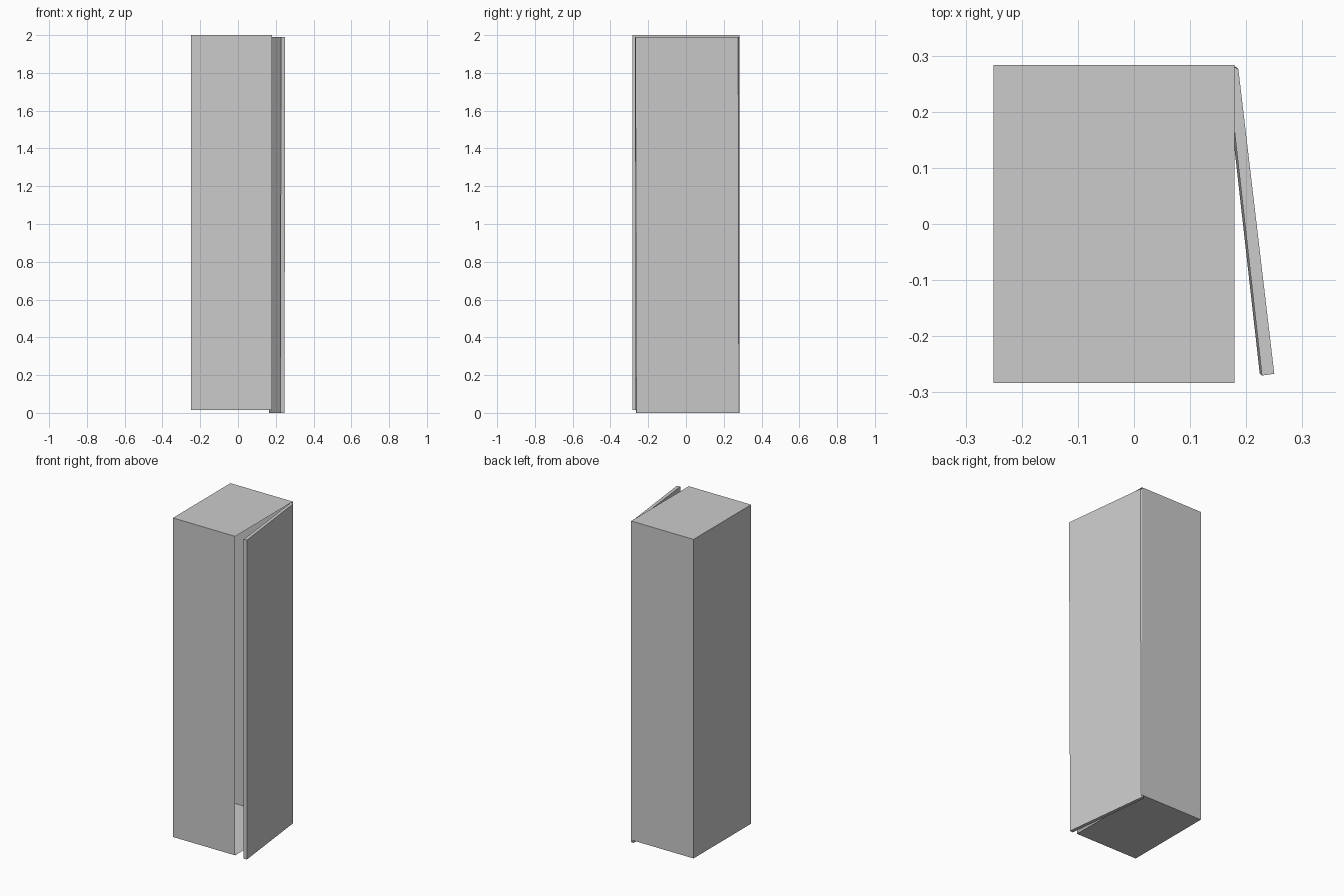
import bpy, bmesh

if "Cube" in bpy.data.objects:
    bpy.data.objects.remove(bpy.data.objects["Cube"])


def make_object(name, bm):
    mesh = bpy.data.meshes.new(name)
    bm.to_mesh(mesh)
    bm.free()
    obj = bpy.data.objects.new(name, mesh)
    bpy.context.collection.objects.link(obj)
    return obj


# Cabinet: thin-walled shell, open on the +x side
X0, X1, Y, Z0, Z1 = -0.25, 0.179, 0.283, 0.015, 2.0
bm = bmesh.new()
bmesh.ops.create_cube(bm, size=1)
for v in bm.verts:
    v.co = (X1 if v.co.x > 0 else X0,
            Y if v.co.y > 0 else -Y,
            Z1 if v.co.z > 0 else Z0)
bm.normal_update()
opening = [f for f in bm.faces if f.normal.x > 0.9]
bmesh.ops.delete(bm, geom=opening, context='FACES')
make_object("cabinet_shell", bm)

# Door: slab left slightly ajar, sagging a little, with a chamfered hinge edge
profile = [(0.228, -0.270), (0.250, -0.267), (0.186, 0.276),
           (0.175, 0.282), (0.167, 0.274)]
bm = bmesh.new()
base = bm.faces.new([bm.verts.new((x - 0.004, y + 0.004, 0.0)) for x, y in profile])
top = bmesh.ops.extrude_face_region(bm, geom=[base])["geom"]
for v in top:
    if isinstance(v, bmesh.types.BMVert):
        v.co.x += 0.004
        v.co.y -= 0.004
        v.co.z = 1.99
for v in bm.verts:
    v.co.y = min(v.co.y, 0.283)
bmesh.ops.recalc_face_normals(bm, faces=bm.faces)
make_object("door", bm)
